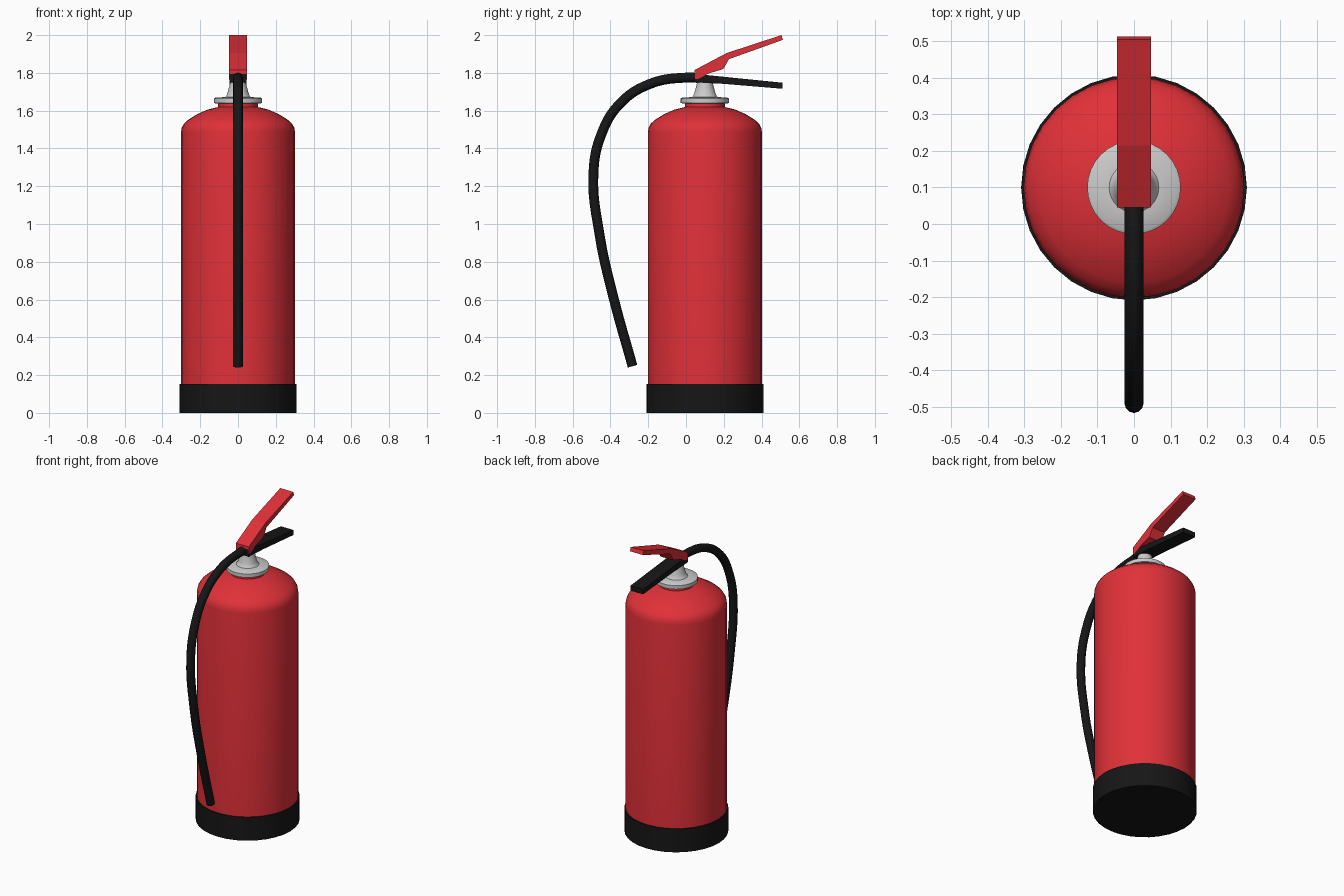
import bpy, bmesh, math

if "Cube" in bpy.data.objects:
    bpy.data.objects.remove(bpy.data.objects["Cube"])

CY = 0.1  # body axis offset in y


def material(name, rgb):
    m = bpy.data.materials.new(name)
    m.diffuse_color = (*rgb, 1)
    m.use_nodes = True
    m.node_tree.nodes["Principled BSDF"].inputs["Base Color"].default_value = m.diffuse_color
    return m


RED = material("red_paint", (0.75, 0.03, 0.04))
BLACK = material("black_rubber", (0.008, 0.008, 0.008))


def finish(bm, name, mat, smooth=True):
    bmesh.ops.recalc_face_normals(bm, faces=bm.faces)
    me = bpy.data.meshes.new(name)
    bm.to_mesh(me)
    bm.free()
    ob = bpy.data.objects.new(name, me)
    bpy.context.collection.objects.link(ob)
    if mat:
        me.materials.append(mat)
    if smooth:
        bpy.ops.object.select_all(action='DESELECT')
        ob.select_set(True)
        bpy.context.view_layer.objects.active = ob
        bpy.ops.object.shade_smooth_by_angle(angle=math.radians(35))
    return ob


def lathe(name, profile, mat=None, sides=32):
    """Closed solid of revolution from (radius, z) points, capped at both ends."""
    bm = bmesh.new()
    rings = [[bm.verts.new((r * math.cos(2 * math.pi * i / sides),
                            CY + r * math.sin(2 * math.pi * i / sides), z))
              for i in range(sides)] for r, z in profile]
    for a, b in zip(rings, rings[1:]):
        for i in range(sides):
            j = (i + 1) % sides
            bm.faces.new((a[i], a[j], b[j], b[i]))
    bm.faces.new(rings[0])
    bm.faces.new(rings[-1])
    return finish(bm, name, mat)


def side_profile(name, points, half_width, mat):
    """Flat (y, z) outline extruded across x."""
    bm = bmesh.new()
    face = bm.faces.new([bm.verts.new((-half_width, y, z)) for y, z in points])
    ext = bmesh.ops.extrude_face_region(bm, geom=[face])
    new = [v for v in ext["geom"] if isinstance(v, bmesh.types.BMVert)]
    bmesh.ops.translate(bm, verts=new, vec=(2 * half_width, 0, 0))
    return finish(bm, name, mat, smooth=False)


# Tank and base
lathe("base_boot", [(0.309, 0), (0.309, 0.153)], BLACK)
lathe("tank", [(0.302, 0.1), (0.302, 1.485), (0.298, 1.51), (0.286, 1.532),
               (0.262, 1.553), (0.215, 1.582), (0.16, 1.606), (0.106, 1.619),
               (0.106, 1.645)], RED)

# Valve collar and neck
lathe("valve", [(0.085, 1.63), (0.1, 1.637), (0.128, 1.64), (0.128, 1.664),
                (0.12, 1.669), (0.068, 1.672), (0.061, 1.68), (0.055, 1.695),
                (0.041, 1.75), (0.04, 1.775)])

# Carry handle and squeeze lever
side_profile("carry_handle", [(0.045, 1.795), (0.51, 1.748), (0.51, 1.716),
                              (0.2, 1.742), (0.045, 1.75)], 0.046, BLACK)
side_profile("squeeze_lever", [(0.045, 1.815), (0.215, 1.905), (0.505, 2.0),
                               (0.513, 1.975), (0.228, 1.873), (0.197, 1.82),
                               (0.12, 1.797), (0.06, 1.766), (0.045, 1.77)],
             0.047, RED)

# Hose
path = [(0.1, 1.77), (0.0, 1.775), (-0.19, 1.742), (-0.35, 1.637), (-0.45, 1.47),
        (-0.49, 1.27), (-0.457, 0.94), (-0.385, 0.615), (-0.283, 0.247)]
cu = bpy.data.curves.new("hose", 'CURVE')
cu.dimensions = '3D'
cu.bevel_depth = 0.026
cu.bevel_resolution = 4
cu.resolution_u = 6
cu.use_fill_caps = True
sp = cu.splines.new('BEZIER')
sp.bezier_points.add(len(path) - 1)
for p, (y, z) in zip(sp.bezier_points, path):
    p.co = (0, y, z)
    p.handle_left_type = p.handle_right_type = 'AUTO'
cu.materials.append(BLACK)
hose = bpy.data.objects.new("hose", cu)
bpy.context.collection.objects.link(hose)
